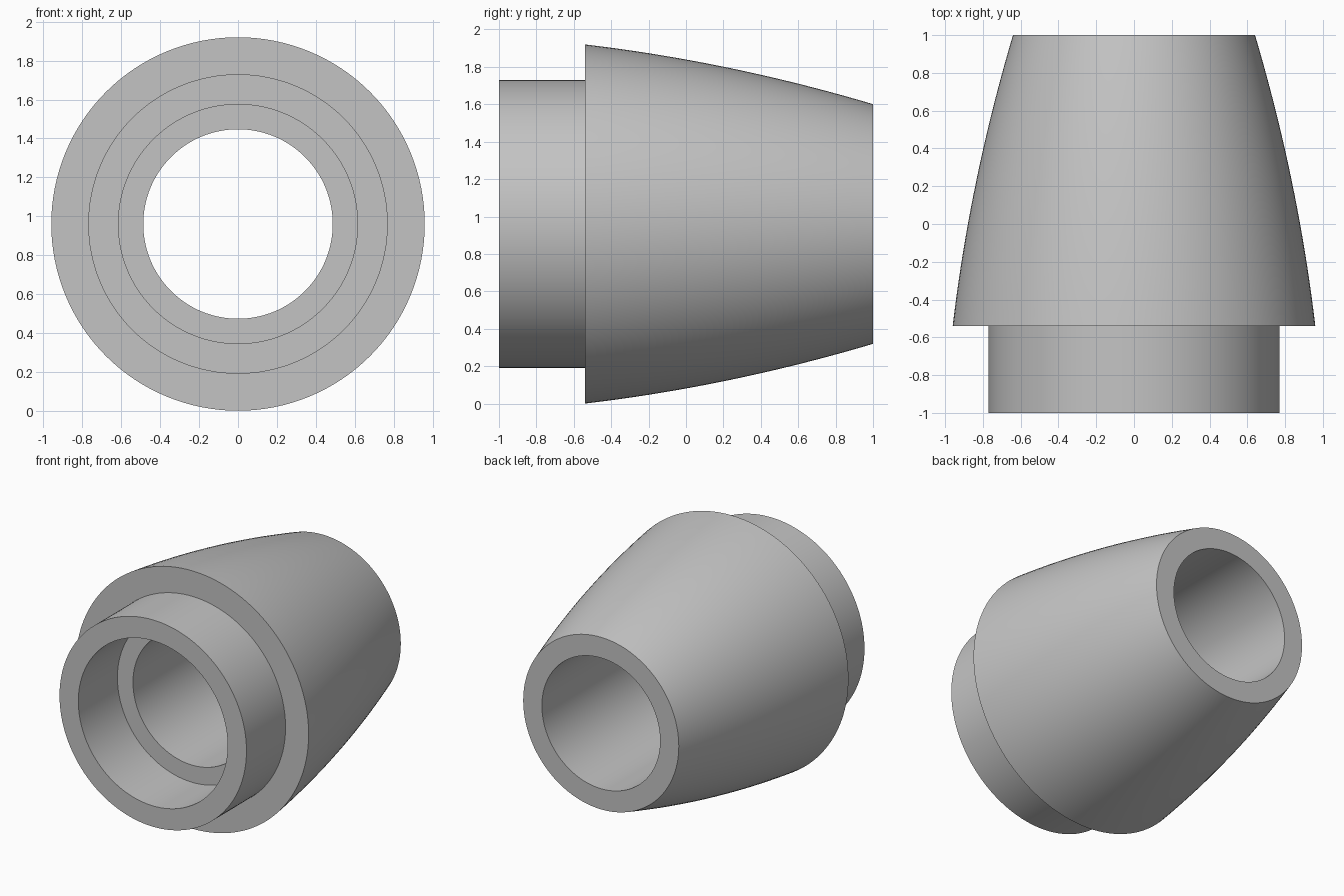
import bpy
import bmesh
import math
from mathutils import Matrix, Vector

cube = bpy.data.objects.get("Cube")
if cube:
    bpy.data.objects.remove(cube, do_unlink=True)

SEGMENTS = 128
CURVE_STEPS = 20
FRONT, SHOULDER, BACK = -1.0, -0.54, 1.0
BODY_RADIUS, COLLAR_RADIUS = 0.96, 0.77
SOCKET_RADIUS, BORE_RADIUS = 0.615, 0.487

# Plain grey material
grey = bpy.data.materials.new("light grey")
grey.use_nodes = True
colour = (0.55, 0.55, 0.55, 1.0)
grey.diffuse_color = colour
grey.node_tree.nodes["Principled BSDF"].inputs["Base Color"].default_value = colour


def body_radius(y):
    """Gently bowed taper from the shoulder to the back end."""
    u = y - SHOULDER
    return BODY_RADIUS - 0.118 * u - 0.058 * u * u


def lathe(name, profile):
    """Revolve a closed (radius, y) profile around the y axis."""
    bm = bmesh.new()
    verts = [bm.verts.new((r, y, 0)) for r, y in profile]
    edges = [bm.edges.new((v, verts[i - 1])) for i, v in enumerate(verts)]
    bmesh.ops.spin(bm, geom=verts + edges, cent=(0, 0, 0), axis=(0, 1, 0),
                   angle=math.tau, steps=SEGMENTS, use_merge=True)
    bmesh.ops.remove_doubles(bm, verts=bm.verts[:], dist=0.0001)
    bmesh.ops.recalc_face_normals(bm, faces=bm.faces[:])
    bmesh.ops.transform(bm, verts=bm.verts[:],
                        matrix=Matrix.Translation(Vector((0, 0, BODY_RADIUS))))
    mesh = bpy.data.meshes.new(name)
    bm.to_mesh(mesh)
    bm.free()
    mesh.materials.append(grey)
    obj = bpy.data.objects.new(name, mesh)
    bpy.context.collection.objects.link(obj)
    bpy.ops.object.select_all(action="DESELECT")
    obj.select_set(True)
    bpy.context.view_layer.objects.active = obj
    bpy.ops.object.shade_smooth_by_angle(angle=math.radians(25))
    return obj


# Front collar with its wide socket, then the shoulder
profile = [(SOCKET_RADIUS, SHOULDER), (SOCKET_RADIUS, FRONT),
           (COLLAR_RADIUS, FRONT), (COLLAR_RADIUS, SHOULDER)]

# Bowed outer wall of the body
for i in range(CURVE_STEPS + 1):
    y = SHOULDER + (BACK - SHOULDER) * i / CURVE_STEPS
    profile.append((body_radius(y), y))

# Narrow bore running from the back end to the socket floor
profile += [(BORE_RADIUS, BACK), (BORE_RADIUS, SHOULDER)]

lathe("tapered_sleeve", profile)
